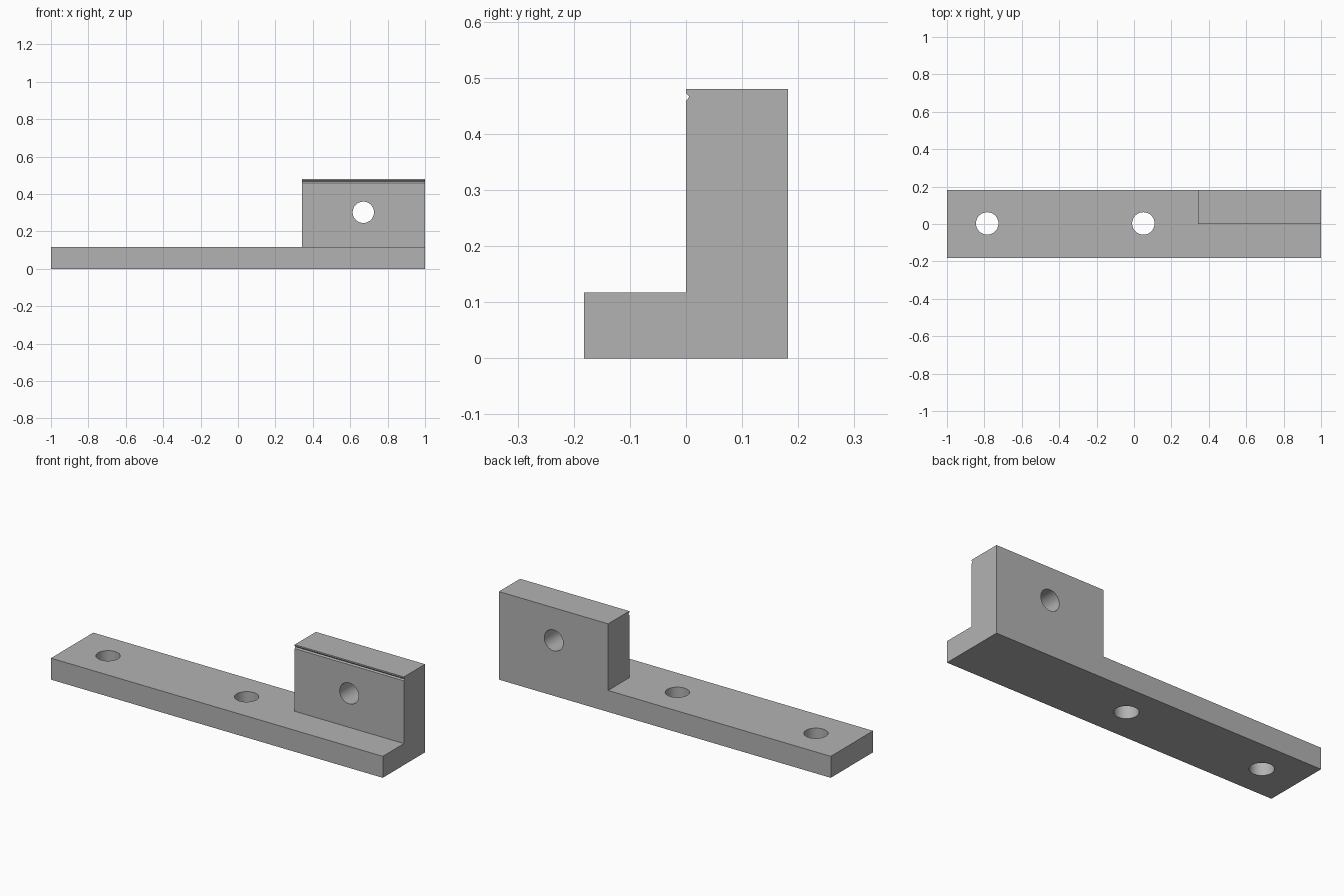
import bpy
import bmesh
from math import pi
from mathutils import Matrix, Vector

cube = bpy.data.objects.get("Cube")
if cube:
    bpy.data.objects.remove(cube, do_unlink=True)

BASE_TOP, TOP, HALF_DEPTH, STEP_X = 0.117, 0.48, 0.182, 0.342

grey = bpy.data.materials.new("plain grey")
grey.use_nodes = True
colour = (0.45, 0.45, 0.45, 1)
grey.diffuse_color = colour
grey.node_tree.nodes["Principled BSDF"].inputs["Base Color"].default_value = colour


def add_object(name, bm):
    bmesh.ops.recalc_face_normals(bm, faces=bm.faces)
    mesh = bpy.data.meshes.new(name)
    bm.to_mesh(mesh)
    bm.free()
    mesh.materials.append(grey)
    obj = bpy.data.objects.new(name, mesh)
    bpy.context.collection.objects.link(obj)
    return obj


def extrude_profile(name, points, x0, x1):
    """Sweep a closed (y, z) outline along x."""
    bm = bmesh.new()
    face = bm.faces.new([bm.verts.new((x0, y, z)) for y, z in points])
    swept = bmesh.ops.extrude_face_region(bm, geom=[face])["geom"]
    verts = [v for v in swept if isinstance(v, bmesh.types.BMVert)]
    bmesh.ops.translate(bm, verts=verts, vec=(x1 - x0, 0, 0))
    return add_object(name, bm)


def drill(name, centre, radius, turn=0):
    bm = bmesh.new()
    place = Matrix.Translation(Vector(centre)) @ Matrix.Rotation(turn, 4, "X")
    bmesh.ops.create_cone(bm, cap_ends=True, segments=48, radius1=radius,
                          radius2=radius, depth=0.6, matrix=place)
    return add_object(name, bm)


# L-shaped bracket with a small V groove near the top of the upright
bracket = extrude_profile("bracket", [
    (-HALF_DEPTH, 0), (HALF_DEPTH, 0), (HALF_DEPTH, TOP), (0, TOP),
    (0, 0.473), (0.006, 0.466), (0, 0.459),
    (0, BASE_TOP), (-HALF_DEPTH, BASE_TOP)], -1, 1)

# Cutters: the space over the long bar, two bar holes and one upright hole
cutters = [
    extrude_profile("bar_clearance", [(-0.3, BASE_TOP), (0.3, BASE_TOP),
                                      (0.3, 0.6), (-0.3, 0.6)], -1.2, STEP_X),
    drill("outer_bar_hole", (-0.785, 0.003, 0), 0.06),
    drill("inner_bar_hole", (0.05, 0.003, 0), 0.06),
    drill("upright_hole", (0.67, 0.1, 0.302), 0.057, pi / 2),
]
for cutter in cutters:
    cutter.hide_render = True
    cutter.hide_set(True)
    cut = bracket.modifiers.new(cutter.name, "BOOLEAN")
    cut.operation = "DIFFERENCE"
    cut.solver = "EXACT"
    cut.object = cutter

# Bake the cuts, then smooth only the hole walls
bpy.ops.object.select_all(action="DESELECT")
bracket.select_set(True)
bpy.context.view_layer.objects.active = bracket
for name in [m.name for m in bracket.modifiers]:
    bpy.ops.object.modifier_apply(modifier=name)
for cutter in cutters:
    bpy.data.objects.remove(cutter, do_unlink=True)
bpy.ops.object.shade_smooth_by_angle(angle=pi / 6)
